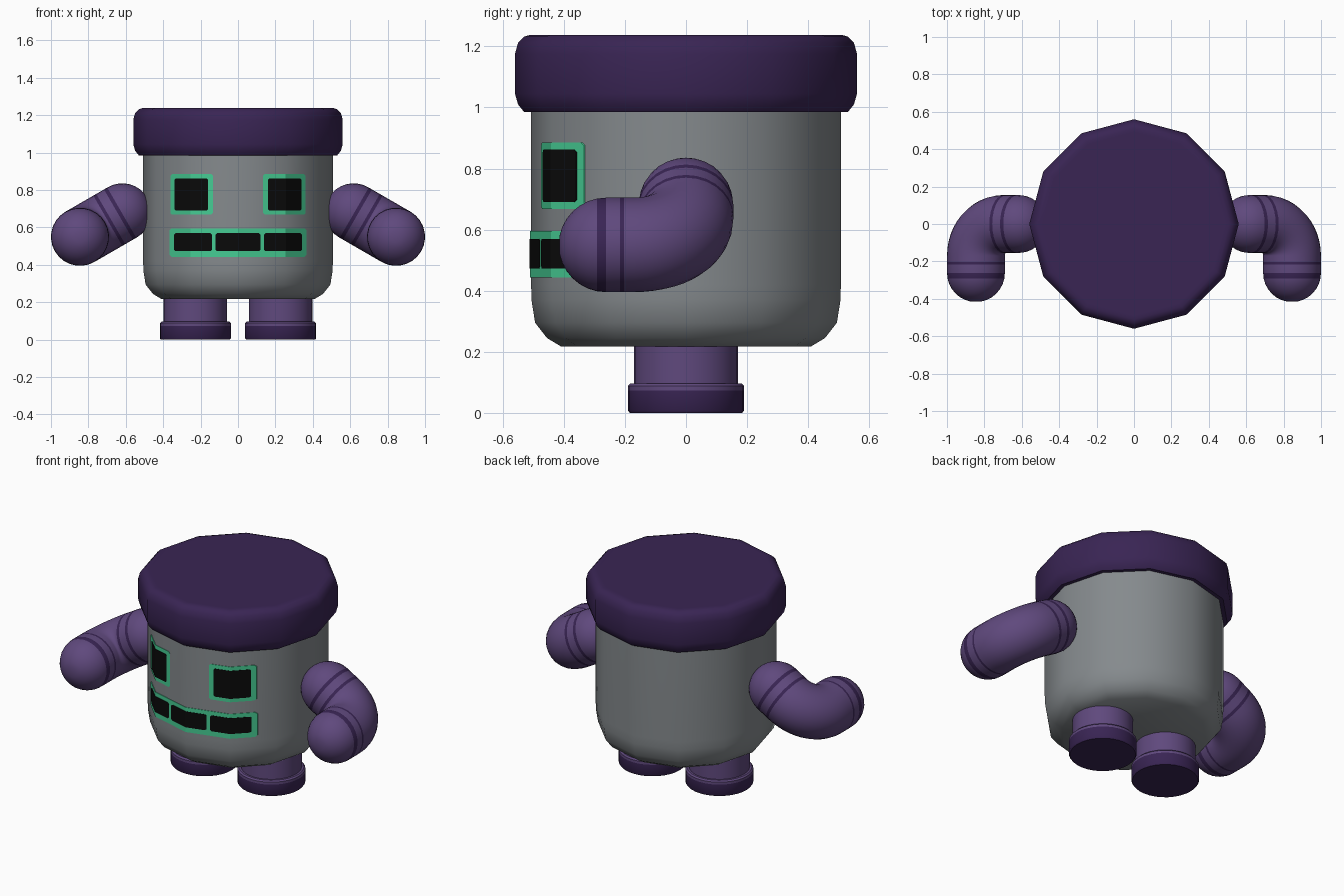
import bpy, bmesh, math
from mathutils import Vector

if "Cube" in bpy.data.objects:
    bpy.data.objects.remove(bpy.data.objects["Cube"])


def material(name, rgb):
    m = bpy.data.materials.new(name)
    m.diffuse_color = (*rgb, 1)
    m.use_nodes = True
    m.node_tree.nodes["Principled BSDF"].inputs["Base Color"].default_value = m.diffuse_color
    return m


GREY = material("stone grey", (0.235, 0.255, 0.268))
DARK = material("dark purple", (0.041, 0.018, 0.088))
PURPLE = material("purple", (0.115, 0.066, 0.205))
GREEN = material("mint green", (0.06, 0.60, 0.29))
BLACK = material("black", (0.003, 0.003, 0.003))


def finish(name, bm, mats, angle=None, mirror=False):
    bmesh.ops.recalc_face_normals(bm, faces=bm.faces)
    me = bpy.data.meshes.new(name)
    bm.to_mesh(me)
    bm.free()
    ob = bpy.data.objects.new(name, me)
    bpy.context.collection.objects.link(ob)
    for m in mats:
        me.materials.append(m)
    if mirror:
        ob.modifiers.new("Mirror", "MIRROR").use_mirror_merge = False
    if angle:
        bpy.ops.object.select_all(action="DESELECT")
        ob.select_set(True)
        bpy.context.view_layer.objects.active = ob
        bpy.ops.object.shade_smooth_by_angle(angle=math.radians(angle))
    return ob


def skin(bm, rings):
    """Join rings of vertices into a closed tube; return its faces per step."""
    steps = []
    for a, b in zip(rings, rings[1:]):
        n = len(a)
        steps.append([bm.faces.new((a[i], a[(i + 1) % n], b[(i + 1) % n], b[i]))
                      for i in range(n)])
    bm.faces.new(rings[0][::-1])
    bm.faces.new(rings[-1])
    return steps


def lathe(name, profile, sides, mat, cx=0, angle=40, mirror=False):
    bm = bmesh.new()
    rings = [[bm.verts.new((cx + r * math.cos(math.tau * i / sides),
                            r * math.sin(math.tau * i / sides), z))
              for i in range(sides)] for r, z in profile]
    skin(bm, rings)
    return finish(name, bm, [mat], angle, mirror)


# Twelve-sided body and overhanging lid
lathe("body", [(0.41, 0.218), (0.455, 0.245), (0.494, 0.295), (0.506, 0.37),
               (0.507, 0.42), (0.507, 1.0)], 12, GREY, angle=50)
lathe("lid", [(0.50, 0.985), (0.53, 0.985), (0.55, 1.01), (0.56, 1.045),
              (0.56, 1.175), (0.55, 1.212), (0.53, 1.232), (0.51, 1.238),
              (0.49, 1.238)], 12, DARK, angle=50)

# Legs and feet with a lighter upper rim
LEG_X = 0.228
lathe("leg", [(0.17, 0.08), (0.17, 0.26)], 32, PURPLE, LEG_X, mirror=True)
lathe("foot_sole", [(0.184, 0.0), (0.19, 0.008), (0.19, 0.073)], 32, DARK,
      LEG_X, mirror=True)
lathe("foot_rim", [(0.19, 0.073), (0.19, 0.088), (0.182, 0.096)], 32, PURPLE,
      LEG_X, mirror=True)


# Arm: sloping upper arm, rounded elbow, forearm pointing forward
def arm():
    R, bend, reach = 0.155, 0.17, 0.262
    elbow = Vector((0.845, 0, 0.55))
    u = Vector((math.cos(math.pi / 6), 0, -0.5))
    f = Vector((0, -1, 0))
    n = u.cross(f)
    shoulder, hand = elbow - u * reach, elbow + f * reach
    path = []  # centre, direction, radius, stripe starts here
    for k in range(1, 9):
        a = math.pi / 2 * (1 - k / 8)
        path.append((shoulder - u * R * math.sin(a), u,
                     R * math.cos(a) if k < 8 else R, False))
    for s, stripe in ((0.004, True), (0.024, False), (0.072, True), (0.09, False)):
        path.append((shoulder + u * s, u, R, stripe))
    centre = elbow - u * bend + f * bend
    for k in range(1, 13):
        a = math.pi / 2 * k / 12
        path.append((centre + bend * (u * math.sin(a) - f * math.cos(a)),
                     u * math.cos(a) + f * math.sin(a), R, False))
    for y, stripe in ((0.203, True), (0.216, False)):
        path.append((elbow + f * y, f, R, stripe))
    for k in range(0, 8):
        a = math.pi / 2 * k / 8
        path.append((hand + f * R * math.sin(a), f, R * math.cos(a), k == 0))
    bm = bmesh.new()
    rings = []
    for c, t, r, _ in path:
        b = t.cross(n)
        rings.append([bm.verts.new(c + r * (n * math.cos(math.tau * i / 28)
                                            + b * math.sin(math.tau * i / 28)))
                      for i in range(28)])
    for step, p in zip(skin(bm, rings), path):
        for face in step:
            face.material_index = int(p[3])
    finish("arm", bm, [PURPLE, DARK], 45, mirror=True)


arm()


# Face plates that follow the faceted front of the body
def plate(name, x0, x1, z0, z1, lift, mat, corner, mirror=False):
    R = 0.507 + lift

    def front_y(x, radius):
        x = abs(x)
        k = math.sqrt(3) / 2
        if x <= radius / 2:
            return -radius + x * (1 - k) * 2
        return -radius * k + (x - radius / 2)

    xs = {x0, x0 + corner, x1 - corner, x1}
    xs |= {x for x in (-R / 2, 0, R / 2) if x0 + corner < x < x1 - corner}
    bm = bmesh.new()
    rings = []
    for x in sorted(xs):
        c = corner if x in (x0, x1) else 0
        yf, yb = front_y(x, R), front_y(x, 0.505)
        rings.append([bm.verts.new(p) for p in
                      ((x, yf, z0 + c), (x, yf, z1 - c),
                       (x, yb, z1 - c), (x, yb, z0 + c))])
    skin(bm, rings)
    finish(name, bm, [mat], None, mirror)


plate("eye_frame", 0.133, 0.362, 0.668, 0.886, 0.003, GREEN, 0.01, True)
plate("eye", 0.16, 0.34, 0.69, 0.862, 0.005, BLACK, 0.008, True)
plate("mouth_frame", -0.365, 0.365, 0.443, 0.595, 0.003, GREEN, 0.01)
plate("side_tooth", 0.14, 0.342, 0.473, 0.57, 0.005, BLACK, 0.008, True)
plate("middle_tooth", -0.12, 0.12, 0.473, 0.57, 0.005, BLACK, 0.008)
